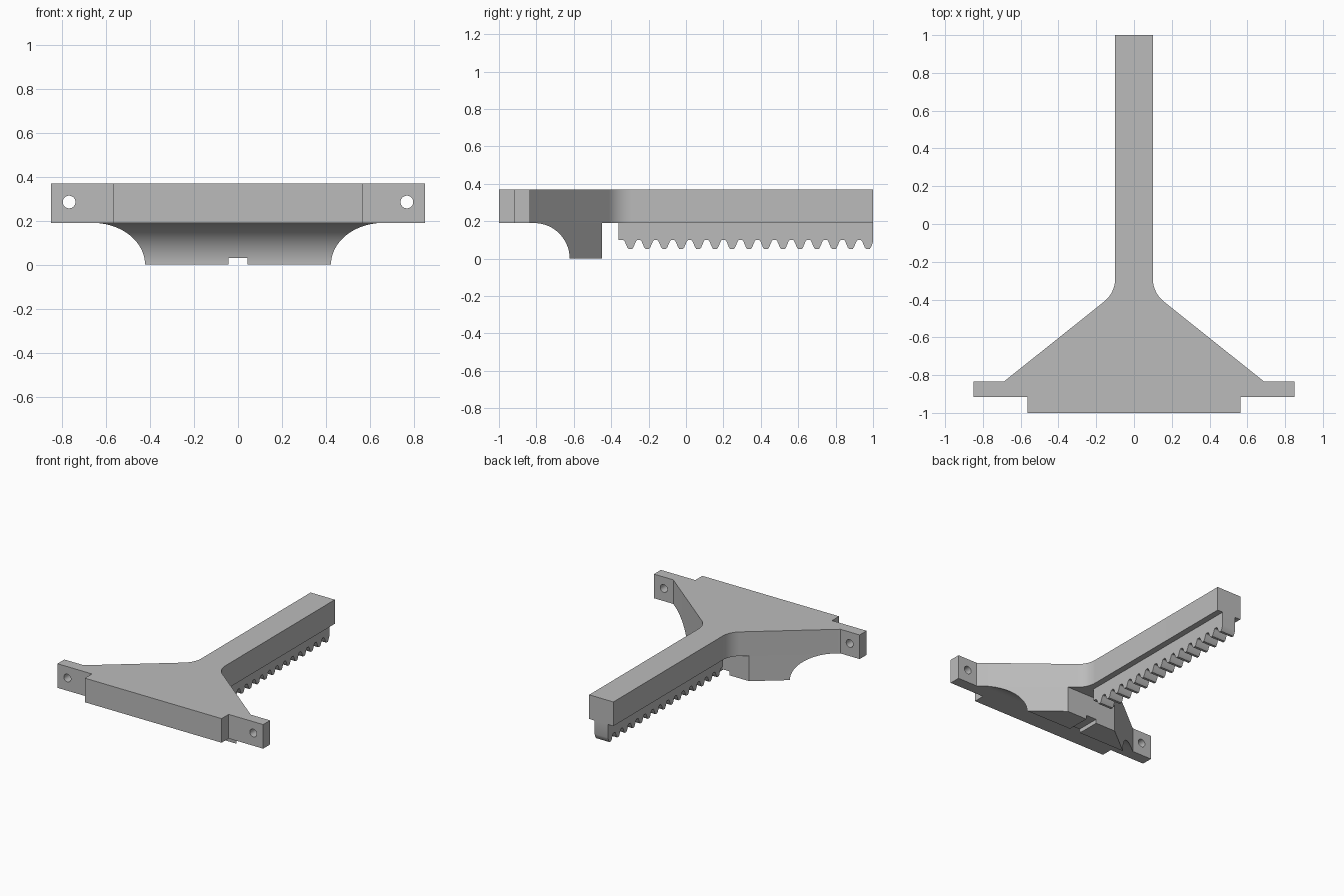
import bpy, bmesh
from math import sin, cos, pi, radians
from mathutils import Vector

if "Cube" in bpy.data.objects:
    bpy.data.objects.remove(bpy.data.objects["Cube"], do_unlink=True)

grey = bpy.data.materials.new("plain grey")
grey.use_nodes = True
grey.diffuse_color = (0.5, 0.5, 0.5, 1)
grey.node_tree.nodes["Principled BSDF"].inputs["Base Color"].default_value = (0.5, 0.5, 0.5, 1)

PLATE_BOTTOM, PLATE_TOP = 0.19, 0.37
ARM = 0.10        # half width of the arm


def prism(name, points, axis, low, high):
    """Extrude a 2D outline along x, y or z."""
    place = {"x": lambda p, d: (d, p[0], p[1]),
             "y": lambda p, d: (p[0], d, p[1]),
             "z": lambda p, d: (p[0], p[1], d)}[axis]
    bm = bmesh.new()
    face = bm.faces.new([bm.verts.new(place(p, low)) for p in points])
    out = bmesh.ops.extrude_face_region(bm, geom=[face])
    moved = [v for v in out["geom"] if isinstance(v, bmesh.types.BMVert)]
    bmesh.ops.translate(bm, verts=moved, vec=Vector(place((0, 0), high - low)))
    bmesh.ops.recalc_face_normals(bm, faces=bm.faces)
    mesh = bpy.data.meshes.new(name)
    bm.to_mesh(mesh)
    bm.free()
    obj = bpy.data.objects.new(name, mesh)
    mesh.materials.append(grey)
    bpy.context.collection.objects.link(obj)
    return obj


def combine(obj, cutter, operation):
    """Apply a boolean and discard the helper."""
    mod = obj.modifiers.new("cut", "BOOLEAN")
    mod.operation, mod.object, mod.solver = operation, cutter, "EXACT"
    bpy.context.view_layer.objects.active = obj
    bpy.ops.object.modifier_apply(modifier=mod.name)
    bpy.data.objects.remove(cutter, do_unlink=True)


def arc(cx, cy, r, start, end, steps):
    angles = [radians(start + (end - start) * i / steps) for i in range(steps + 1)]
    return [(cx + r * cos(a), cy + r * sin(a)) for a in angles]


def mirrored(half):
    return half + [(-x, y) for x, y in reversed(half)]


# Flared plate with arm and ears, seen from above
fillet = arc(ARM + 0.155, -0.29, 0.155, 180, 231, 12)
outline = mirrored([(ARM, 1)] + fillet + [(0.69, -0.835), (0.85, -0.835),
                                          (0.85, -0.917), (0.565, -0.917), (0.565, -1)])
plate = prism("plate_and_arm", outline, "z", PLATE_BOTTOM, PLATE_TOP)

# Screw holes through the ears
for side in (-1, 1):
    hole = prism("hole_cutter", arc(side * 0.768, 0.285, 0.029, 0, 345, 23), "y", -1.1, -0.7)
    combine(plate, hole, "DIFFERENCE")

# Support block: scooped front, trimmed to the flare of the plate
scoop = arc(-0.812, 0, PLATE_BOTTOM, 90, 0, 24)
block = prism("support_block", scoop + [(-0.45, 0), (-0.45, PLATE_BOTTOM)], "x", -0.9, 0.9)
flare = mirrored([(ARM, 0)] + fillet + [(0.69, -0.835), (0.69, -0.95)])
combine(block, prism("flare_cutter", flare, "z", -0.1, 0.5), "INTERSECT")
groove = [(-0.043, -0.1), (0.043, -0.1), (0.043, 0.03), (-0.043, 0.03)]
combine(block, prism("groove_cutter", groove, "y", -1, 0), "DIFFERENCE")

# Toothed rack under the arm
pitch, count, last, root = 0.0907, 15, 0.972, 0.10
half_tooth = [(-0.037, root), (-0.031, 0.094), (-0.024, 0.078), (-0.016, 0.059), (-0.009, 0.051)]
tooth = half_tooth + [(-y, z) for y, z in reversed(half_tooth)]
profile = [(-0.36, PLATE_BOTTOM), (-0.36, root)]
for i in range(count):
    centre = last - pitch * (count - 1 - i)
    profile += [(centre + y, z) for y, z in tooth if centre + y < 1]
profile += [(1, 0.09), (1, PLATE_BOTTOM)]
rack = prism("toothed_rack", profile, "x", -0.055, 0.055)

# Smooth curved walls, keep corners crisp
bpy.ops.object.select_all(action="DESELECT")
for obj in (plate, block, rack):
    obj.select_set(True)
bpy.context.view_layer.objects.active = plate
bpy.ops.object.shade_smooth_by_angle(angle=radians(20))
